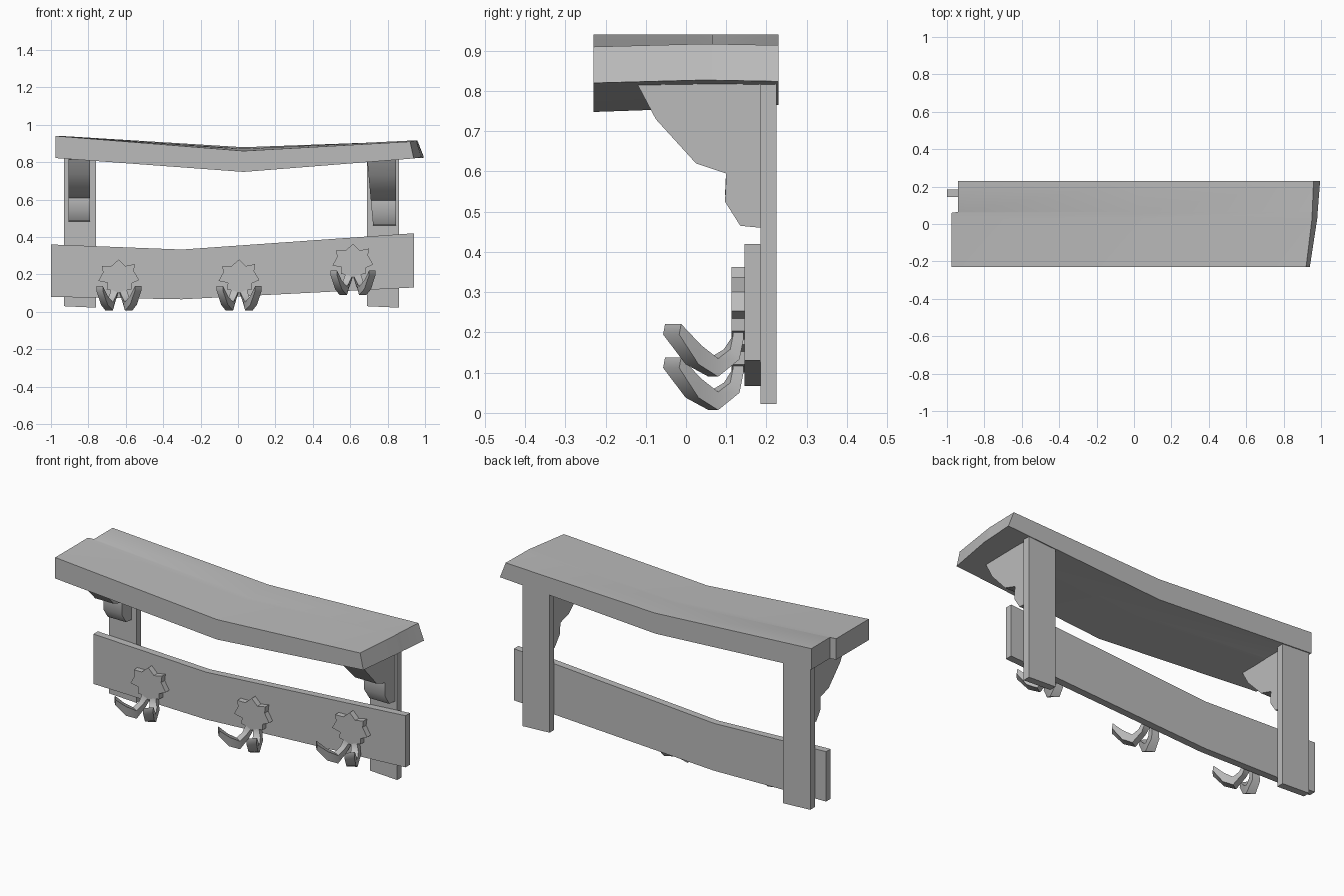
import bpy, bmesh, math

if "Cube" in bpy.data.objects:
    bpy.data.objects.remove(bpy.data.objects["Cube"], do_unlink=True)

grey = bpy.data.materials.new("plain grey")
grey.use_nodes = True
colour = (0.5, 0.5, 0.5, 1)
grey.diffuse_color = colour
grey.node_tree.nodes["Principled BSDF"].inputs["Base Color"].default_value = colour


def loft(name, rings, angle=30):
    """Join equal-sized point rings into one closed solid."""
    bm = bmesh.new()
    loops = [[bm.verts.new(p) for p in ring] for ring in rings]
    n = len(loops[0])
    for a, b in zip(loops, loops[1:]):
        for i in range(n):
            j = (i + 1) % n
            bm.faces.new((a[i], a[j], b[j], b[i]))
    bm.faces.new(loops[0])
    bm.faces.new(loops[-1])
    bmesh.ops.recalc_face_normals(bm, faces=bm.faces)
    mesh = bpy.data.meshes.new(name)
    bm.to_mesh(mesh)
    bm.free()
    mesh.materials.append(grey)
    ob = bpy.data.objects.new(name, mesh)
    bpy.context.collection.objects.link(ob)
    bpy.ops.object.select_all(action="DESELECT")
    ob.select_set(True)
    bpy.context.view_layer.objects.active = ob
    bpy.ops.object.shade_smooth_by_angle(angle=math.radians(angle))
    return ob


def slab(name, outline, y0, y1):
    """Extrude an x-z outline from y0 to y1."""
    return loft(name, [[(x, y, z) for x, z in outline] for y in (y0, y1)])


# Sagging shelf with a notched right end and a slanted left end
# Rows: y, right end x, middle top, middle bottom, left top x, left bottom x, left top z
rows = [
    (-0.23, -0.975, 0.86, 0.748, 0.92, 0.94, 0.91),
    (0.03, -0.975, 0.87, 0.757, 0.952, 0.98, 0.917),
    (0.06, -0.975, 0.872, 0.758, 0.953, 0.982, 0.917),
    (0.065, -0.94, 0.872, 0.758, 0.953, 0.982, 0.917),
    (0.23, -0.94, 0.88, 0.765, 0.96, 0.995, 0.914),
]
loft("shelf", [[(xr, y, 0.94), (0.03, y, mt), (xt, y, zt),
                (xb, y, zt - 0.09), (0.03, y, mb), (xr, y, 0.822)]
               for y, xr, mt, mb, xt, xb, zt in rows])

# Back posts
for side, x0, x1 in (("right", -0.93, -0.76), ("left", 0.69, 0.86)):
    slab(side + "_post", [(x0, 0.03), (x1, 0.022), (x1, 0.825), (x0, 0.83)], 0.185, 0.225)

# Bent hook board
slab("hook_board", [(-1, 0.08), (-0.3, 0.067), (0.94, 0.13),
                    (0.94, 0.42), (-0.3, 0.333), (-1, 0.36)], 0.145, 0.185)

# Shaped brackets under the shelf
profile = [(-0.12, 0.815), (-0.075, 0.73), (0.025, 0.62), (0.10, 0.595),
           (0.097, 0.525), (0.135, 0.465), (0.187, 0.46), (0.187, 0.825)]
for side, x0, x1, lean, lift in (("right", -0.905, -0.79, 0, 0.022),
                                 ("left", 0.69, 0.845, 0.09, 0)):
    rings = []
    for x, k in ((x0, lean), (x1, 0)):
        rings.append([(x + k * (0.82 - z), y, z + lift * (0.82 - z) / 0.36)
                      for y, z in profile])
    loft(side + "_bracket", rings, 45)

# Leaf-backed double hooks
leaf = [(0, 0.28), (0.035, 0.245), (0.085, 0.255), (0.08, 0.218), (0.108, 0.17),
        (0.068, 0.152), (0.068, 0.12), (0.03, 0.115), (0, 0.10), (-0.03, 0.115),
        (-0.065, 0.12), (-0.06, 0.155), (-0.11, 0.165), (-0.085, 0.21),
        (-0.09, 0.245), (-0.04, 0.245)]
# Tine stations: x, outer y, outer z, inner y, inner z, edge x, edge y
tine = [(0.022, 0.145, 0.16, 0.118, 0.16, 0.02, 0),
        (0.024, 0.143, 0.10, 0.117, 0.11, 0.02, 0),
        (0.038, 0.125, 0.05, 0.102, 0.075, 0.018, 0.008),
        (0.052, 0.068, 0.007, 0.068, 0.052, 0.02, 0.012),
        (0.078, 0.015, 0.038, 0.022, 0.085, 0.018, 0.016),
        (0.103, -0.037, 0.112, -0.032, 0.138, 0.017, 0.02)]
for label, cx, dz in (("right", -0.637, 0), ("middle", 0.006, 0), ("left", 0.615, 0.083)):
    slab(label + "_hook_leaf", [(cx + x, z + dz) for x, z in leaf], 0.113, 0.146)
    for side, s in (("right", -1), ("left", 1)):
        rings = []
        for x, yo, zo, yi, zi, ex, ey in tine:
            rings.append([(cx + s * (x - ex), yo - ey, zo + dz),
                          (cx + s * (x + ex), yo + ey, zo + dz),
                          (cx + s * (x + ex), yi + ey, zi + dz),
                          (cx + s * (x - ex), yi - ey, zi + dz)])
        loft(f"{label}_hook_{side}_tine", rings, 45)
